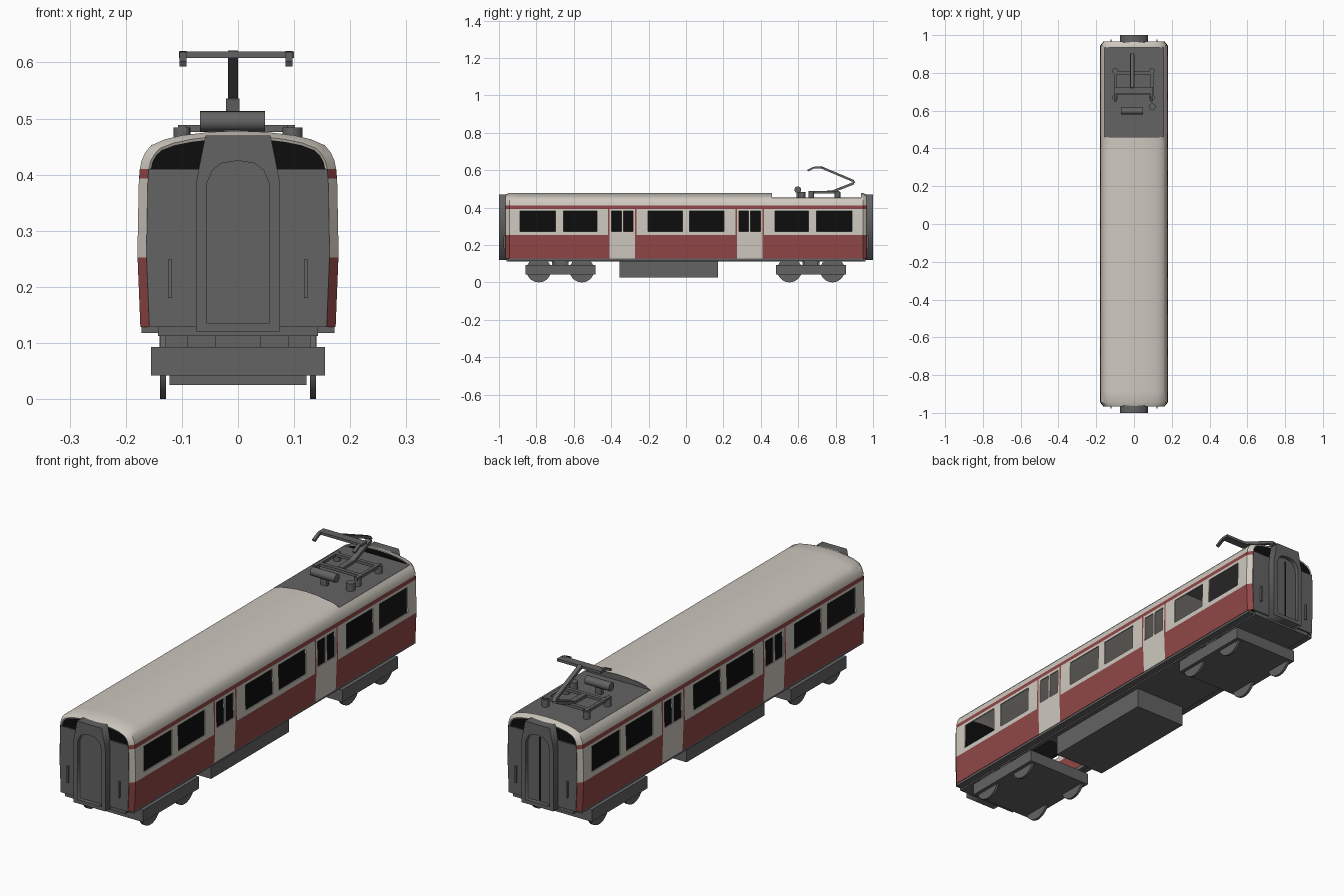
import bpy, bmesh, math
from mathutils import Vector

if "Cube" in bpy.data.objects:
    bpy.data.objects.remove(bpy.data.objects["Cube"])

def material(name, r, g, b):
    m = bpy.data.materials.new(name)
    m.diffuse_color = (r, g, b, 1)
    m.use_nodes = True
    m.node_tree.nodes["Principled BSDF"].inputs["Base Color"].default_value = m.diffuse_color
    return m

CREAM = material("cream paint", 0.62, 0.58, 0.52)
RED = material("red paint", 0.28, 0.062, 0.062)
GREY = material("dark grey", 0.125, 0.125, 0.125)
BLACK = material("black interior", 0.004, 0.004, 0.004)

def add(name, bm, *mats):
    me = bpy.data.meshes.new(name)
    bm.to_mesh(me)
    bm.free()
    ob = bpy.data.objects.new(name, me)
    bpy.context.collection.objects.link(ob)
    for m in mats:
        me.materials.append(m)
    return ob

def activate(ob):
    bpy.ops.object.select_all(action='DESELECT')
    ob.select_set(True)
    bpy.context.view_layer.objects.active = ob

def smooth(ob, deg=30):
    activate(ob)
    bpy.ops.object.shade_smooth_by_angle(angle=math.radians(deg))

def box(name, x, y, z, mat=GREY):
    bm = bmesh.new()
    bmesh.ops.create_cube(bm, size=1)
    for v in bm.verts:
        v.co = [r[0] + (c + 0.5) * (r[1] - r[0]) for r, c in zip((x, y, z), v.co)]
    return add(name, bm, mat)

def rod(name, a, b, r, segs=20, mat=GREY):
    a, b = Vector(a), Vector(b)
    bm = bmesh.new()
    bmesh.ops.create_cone(bm, cap_ends=True, segments=segs, radius1=r, radius2=r, depth=(b - a).length)
    ob = add(name, bm, mat)
    ob.location = (a + b) / 2
    ob.rotation_mode = 'QUATERNION'
    ob.rotation_quaternion = (b - a).to_track_quat('Z', 'Y')
    smooth(ob)
    return ob

def beam(name, pts, w, h, x=0.0):
    """Square bar following (y, z) points."""
    bm = bmesh.new()
    rings = []
    for i, p in enumerate(pts):
        p0, p1 = pts[max(i - 1, 0)], pts[min(i + 1, len(pts) - 1)]
        d = Vector((p1[0] - p0[0], p1[1] - p0[1])).normalized()
        n = Vector((-d.y, d.x)) * h / 2
        rings.append([bm.verts.new((x + sx * w / 2, p[0] + sn * n.x, p[1] + sn * n.y))
                      for sx, sn in ((-1, -1), (1, -1), (1, 1), (-1, 1))])
    for a, b in zip(rings, rings[1:]):
        for k in range(4):
            bm.faces.new((a[k], a[(k + 1) % 4], b[(k + 1) % 4], b[k]))
    bm.faces.new(rings[0])
    bm.faces.new(rings[-1])
    bmesh.ops.recalc_face_normals(bm, faces=bm.faces)
    return add(name, bm, GREY)

def prism(name, loops, y0, y1, mat):
    """Flat (x, z) outlines, inner loops become holes, extruded along y."""
    cu = bpy.data.curves.new(name, 'CURVE')
    cu.dimensions = '2D'
    cu.fill_mode = 'BOTH'
    cu.extrude = abs(y1 - y0) / 2
    for pts in loops:
        s = cu.splines.new('POLY')
        s.points.add(len(pts) - 1)
        for p, (x, z) in zip(s.points, pts):
            p.co = (x, z, 0, 1)
        s.use_cyclic_u = True
    ob = bpy.data.objects.new(name, cu)
    bpy.context.collection.objects.link(ob)
    cu.materials.append(mat)
    ob.rotation_euler = (math.pi / 2, 0, 0)
    ob.location.y = (y0 + y1) / 2
    activate(ob)
    bpy.ops.object.convert(target='MESH')
    return ob

def mirror(half):
    return half + [(-x, z) for x, z in reversed(half) if x > 0]

# Body shell: cross-section lofted along y, with window openings left out
HALF = [(0.174, 0.128), (0.179, 0.252), (0.179, 0.273), (0.177, 0.381), (0.1765, 0.393),
        (0.175, 0.41), (0.172, 0.425), (0.165, 0.44), (0.155, 0.452), (0.13, 0.463),
        (0.1, 0.47), (0.05, 0.476), (0, 0.478)]
PROFILE = mirror(HALF)
END = [(x - math.copysign(0.016, x) * min(1, abs(x) / 0.1), z if z < 0.41 else 0.41 + (z - 0.41) * 0.88)
       for x, z in PROFILE]
WINDOWS = [(0.02, 0.203), (0.476, 0.656), (0.698, 0.887)]
DOOR_GLASS = [(0.283, 0.335), (0.346, 0.398)]
DOOR_EDGES = [(0.264, 0.272), (0.409, 0.417)]
WELL = (0.46, 0.935)
ys = {-0.965, -0.945, 0.945, 0.965, *WELL}
for a, b in WINDOWS + DOOR_GLASS + DOOR_EDGES:
    ys |= {a, b, -a, -b}
ys = sorted(ys)
inside = lambda v, spans: any(a < v < b for a, b in spans)

bm = bmesh.new()
grid = [[bm.verts.new((x, y, z)) for x, z in (END if abs(y) > 0.96 else PROFILE)] for y in ys]
for j in range(len(ys) - 1):
    for i in range(len(PROFILE) - 1):
        y = (ys[j] + ys[j + 1]) / 2
        x = (PROFILE[i][0] + PROFILE[i + 1][0]) / 2
        z = (PROFILE[i][1] + PROFILE[i + 1][1]) / 2
        ay = abs(y)
        if 0.273 < z < 0.381 and inside(ay, WINDOWS + DOOR_GLASS):
            continue
        if abs(x) < 0.15 and z > 0.45 and WELL[0] < y < WELL[1]:
            continue
        f = bm.faces.new((grid[j][i], grid[j + 1][i], grid[j + 1][i + 1], grid[j][i + 1]))
        stripe = 0.393 < z < 0.41
        lower = z < 0.252 and not 0.272 < ay < 0.409
        edge = z < 0.393 and inside(ay, DOOR_EDGES)
        f.material_index = 1 if stripe or lower or edge else 0
body = add("body_shell", bm, CREAM, RED)
mod = body.modifiers.new("thickness", 'SOLIDIFY')
mod.thickness = 0.005
mod.offset = -1
activate(body)
bpy.ops.object.modifier_apply(modifier=mod.name)
smooth(body)

# Interior divider and floor
box("interior_partition", (-0.003, 0.003), (-0.94, 0.94), (0.13, 0.41), BLACK)
box("floor", (-0.143, 0.143), (-0.4, 0.96), (0.112, 0.13))
box("floor_end", (-0.143, 0.143), (-0.96, -0.88), (0.112, 0.13))
for s in (-1, 1):
    box("floor_sill", (s * 0.143, s * 0.172), (-0.95, 0.95), (0.118, 0.13))
    box("floor_side_beam", (s * 0.125, s * 0.143), (-0.9, -0.4), (0.112, 0.13))

# Lowered roof deck and the step up to the main roof
box("roof_deck", (-0.155, 0.155), WELL, (0.446, 0.4525))
prism("roof_step", [[p for p in PROFILE if p[1] > 0.45]], 0.455, 0.461, GREY)

# End walls, gangways and handrails
outer = [(0.075, 0.12), (0.075, 0.385), (0.058, 0.47)]
outer += [(-x, z) for x, z in reversed(outer)]
inner = mirror([(0.056, 0.136), (0.056, 0.383), (0.046, 0.407), (0.03, 0.42), (0, 0.425)])
for s in (-1, 1):
    prism("end_upper_panel", [END], s * 0.950, s * 0.961, BLACK)
    low = [(x, z) for x, z in END if z <= 0.4101]
    prism("end_wall", [low], s * 0.955, s * 0.967, GREY)
    prism("gangway_frame", [outer, inner], s * 0.96, s * 1.0, GREY)
    prism("gangway_door", [inner], s * 0.965, s * 0.982, GREY)
    for sx in (-1, 1):
        box("end_handrail", (sx * 0.118, sx * 0.124), (s * 0.965, s * 0.976), (0.18, 0.25))
box("gangway_door_gap", (-0.004, 0.004), (0.98, 0.983), (0.14, 0.41), BLACK)

# Underfloor equipment and bogies
box("equipment_box", (-0.122, 0.122), (-0.355, 0.17), (0.025, 0.12))
for c in (-0.672, 0.668):
    box("bogie_frame", (-0.155, 0.155), (c - 0.187, c + 0.187), (0.042, 0.093))
    box("bogie_bolster", (-0.04, 0.04), (c - 0.045, c + 0.045), (0.09, 0.115))
    for dy in (-0.115, 0.115):
        rod("axle", (-0.13, c + dy, 0.065), (0.13, c + dy, 0.065), 0.012, 12)
        for s in (-1, 1):
            rod("wheel", (s * 0.128, c + dy, 0.066), (s * 0.139, c + dy, 0.066), 0.066, 28)
    for s in (-1, 1):
        box("bogie_spring", (s * 0.09, s * 0.14), (c - 0.035, c + 0.035), (0.09, 0.118))

# Pantograph base on insulators
for x in (-0.1, 0.095):
    for y in (0.67, 0.81):
        rod("insulator", (x, y, 0.452), (x, y, 0.484), 0.015)
    box("base_side_bar", (x - 0.007, x + 0.007), (0.655, 0.82), (0.476, 0.488))
for y in (0.69, 0.80):
    box("base_cross_bar", (-0.1, 0.095), (y - 0.008, y + 0.008), (0.476, 0.488))
rod("roof_bushing", (0.097, 0.62, 0.452), (0.097, 0.62, 0.484), 0.018)
rod("roof_cylinder", (-0.068, 0.598, 0.495), (0.048, 0.598, 0.495), 0.018)
box("cylinder_stand", (-0.025, 0.005), (0.59, 0.606), (0.452, 0.49))

# Folding arm and collector head
AX = -0.009
beam("lower_arm", [(0.70, 0.482), (0.78, 0.484), (0.897, 0.53)], 0.024, 0.013, AX)
beam("upper_arm", [(0.9, 0.532), (0.893, 0.543), (0.72, 0.616)], 0.018, 0.012, AX)
box("collector_bar", (-0.105, 0.1), (0.69, 0.725), (0.608, 0.619))
for x in (-0.098, 0.091):
    beam("collector_horn", [(0.70, 0.615), (0.68, 0.612), (0.65, 0.597)], 0.013, 0.01, x)
